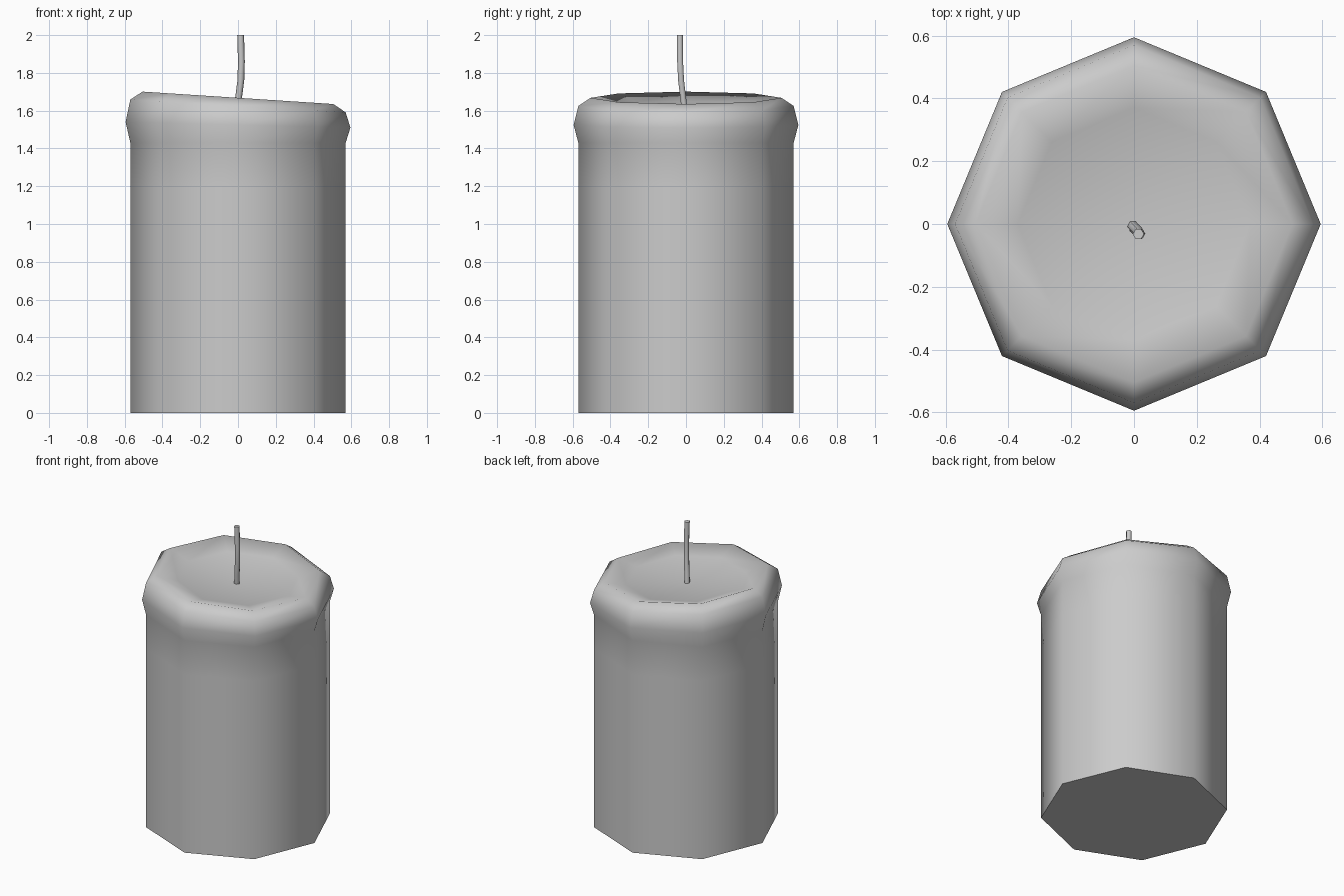
import bpy, bmesh, math
from mathutils import Vector

cube = bpy.data.objects.get("Cube")
if cube:
    bpy.data.objects.remove(cube, do_unlink=True)

GREY = (0.6, 0.6, 0.6, 1.0)
wax = bpy.data.materials.new("plain grey")
wax.use_nodes = True
wax.diffuse_color = GREY
wax.node_tree.nodes["Principled BSDF"].inputs["Base Color"].default_value = GREY


def loft(name, sides, rings, tip=None):
    """Skin rings of (centre, radius, slope along x); tip closes the top to a point."""
    bm = bmesh.new()
    loops = []
    for centre, radius, slope in rings:
        loop = []
        for i in range(sides):
            a = math.tau * i / sides
            x, y = radius * math.cos(a), radius * math.sin(a)
            loop.append(bm.verts.new(Vector(centre) + Vector((x, y, slope * x))))
        loops.append(loop)
    for low, high in zip(loops, loops[1:]):
        for i in range(sides):
            j = (i + 1) % sides
            bm.faces.new((low[i], low[j], high[j], high[i]))
    bm.faces.new(loops[0][::-1])
    if tip:
        point = bm.verts.new(tip)
        for i in range(sides):
            bm.faces.new((loops[-1][i], loops[-1][(i + 1) % sides], point))
    else:
        bm.faces.new(loops[-1])
    mesh = bpy.data.meshes.new(name)
    bm.to_mesh(mesh)
    bm.free()
    mesh.materials.append(wax)
    obj = bpy.data.objects.new(name, mesh)
    bpy.context.collection.objects.link(obj)
    bpy.ops.object.select_all(action="DESELECT")
    obj.select_set(True)
    bpy.context.view_layer.objects.active = obj
    bpy.ops.object.shade_smooth_by_angle(angle=math.radians(65))
    return obj


# Octagonal candle: straight body, swollen slanted rim, shallow melted basin
profile = [  # radius, height, slope
    (0.57, 0.0, 0.0), (0.57, 1.2, 0.0), (0.57, 1.43, 0.0),
    (0.595, 1.525, -0.025), (0.57, 1.625, -0.06), (0.505, 1.668, -0.065),
    (0.37, 1.63, -0.05),
]
loft("candle_body", 8, [((0, 0, z), r, s) for r, z, s in profile], (0, 0, 1.6))

# Slightly bent hexagonal wick
path = [(-0.005, -0.005, 1.58), (0.002, -0.014, 1.66), (0.015, -0.026, 1.76),
        (0.018, -0.031, 1.86), (0.014, -0.032, 2.0)]
loft("wick", 6, [(p, 0.018, 0.0) for p in path])
